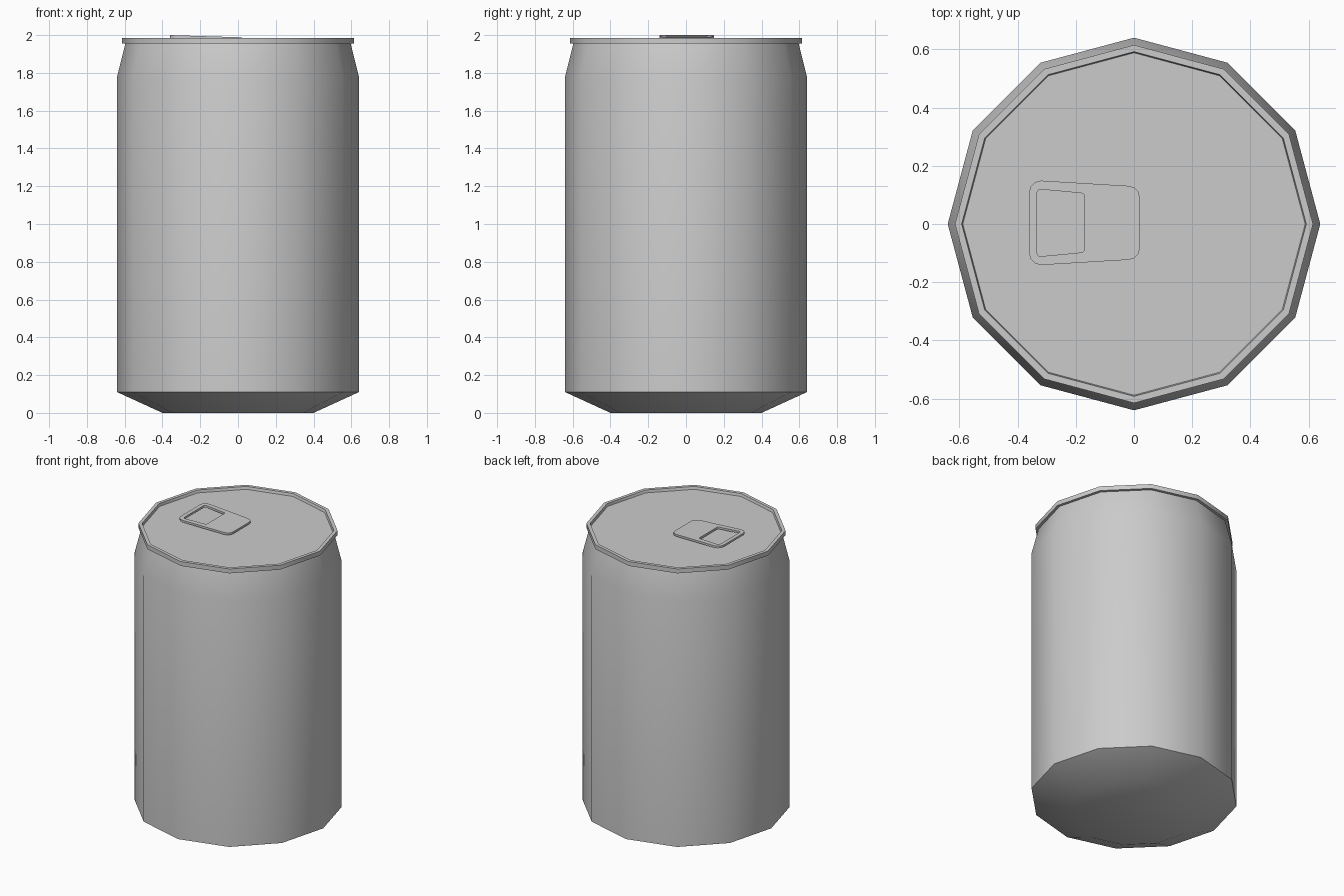
import bpy, bmesh, math

if "Cube" in bpy.data.objects:
    bpy.data.objects.remove(bpy.data.objects["Cube"])

SIDES = 12


def finish(name, bm, angle=40):
    bmesh.ops.recalc_face_normals(bm, faces=bm.faces)
    mesh = bpy.data.meshes.new(name)
    bm.to_mesh(mesh)
    bm.free()
    ob = bpy.data.objects.new(name, mesh)
    bpy.context.collection.objects.link(ob)
    bpy.ops.object.select_all(action='DESELECT')
    ob.select_set(True)
    bpy.context.view_layer.objects.active = ob
    bpy.ops.object.shade_smooth_by_angle(angle=math.radians(angle))
    return ob


def lathe(name, profile, cx=0.0, sides=SIDES):
    """Turn (radius, z) points around z, capping both ends."""
    bm = bmesh.new()
    rings = []
    for r, z in profile:
        rings.append([bm.verts.new((cx + r * math.cos(2 * math.pi * i / sides),
                                    r * math.sin(2 * math.pi * i / sides), z))
                      for i in range(sides)])
    for a, b in zip(rings, rings[1:]):
        for i in range(sides):
            j = (i + 1) % sides
            bm.faces.new((a[i], a[j], b[j], b[i]))
    bm.faces.new(rings[0])
    bm.faces.new(rings[-1])
    return finish(name, bm)


def rounded_outline(x0, x1, w0, w1, rad, steps=3):
    """Tapered rectangle with rounded corners, counter-clockwise."""
    corners = [(x1 - rad, w1 - rad, 0), (x0 + rad, w0 - rad, 90),
               (x0 + rad, rad - w0, 180), (x1 - rad, rad - w1, 270)]
    pts = []
    for cx, cy, start in corners:
        for k in range(steps + 1):
            a = math.radians(start + 90 * k / steps)
            pts.append((cx + rad * math.cos(a), cy + rad * math.sin(a)))
    return pts


# Can body: chamfered base, straight wall, tapered neck
lathe("can_body", [(0.40, 0.0), (0.64, 0.11), (0.64, 1.78), (0.595, 1.96)])

# Lid: raised rim around a recessed flat panel
lathe("lid", [(0.59, 1.955), (0.615, 1.955), (0.615, 1.985),
              (0.592, 1.985), (0.588, 1.967)])

# Pull tab: tilted plate with a finger hole
outer = rounded_outline(-0.36, 0.02, 0.145, 0.127, 0.04)
inner = rounded_outline(-0.333, -0.17, 0.115, 0.102, 0.012)
THICK = 0.014


def tab_top(x):
    return 2.0 - 0.012 * (x + 0.36) / 0.38


bm = bmesh.new()
loops = [[bm.verts.new((x, y + 0.004, tab_top(x) - drop)) for x, y in outline]
         for outline, drop in ((outer, 0), (inner, 0), (inner, THICK), (outer, THICK))]
n = len(outer)
for k in range(4):
    a, b = loops[k], loops[(k + 1) % 4]
    for i in range(n):
        j = (i + 1) % n
        bm.faces.new((a[i], a[j], b[j], b[i]))
finish("pull_tab", bm)

# Rivet under the tab
lathe("tab_rivet", [(0.05, 1.96), (0.05, 1.985)], cx=-0.07)
